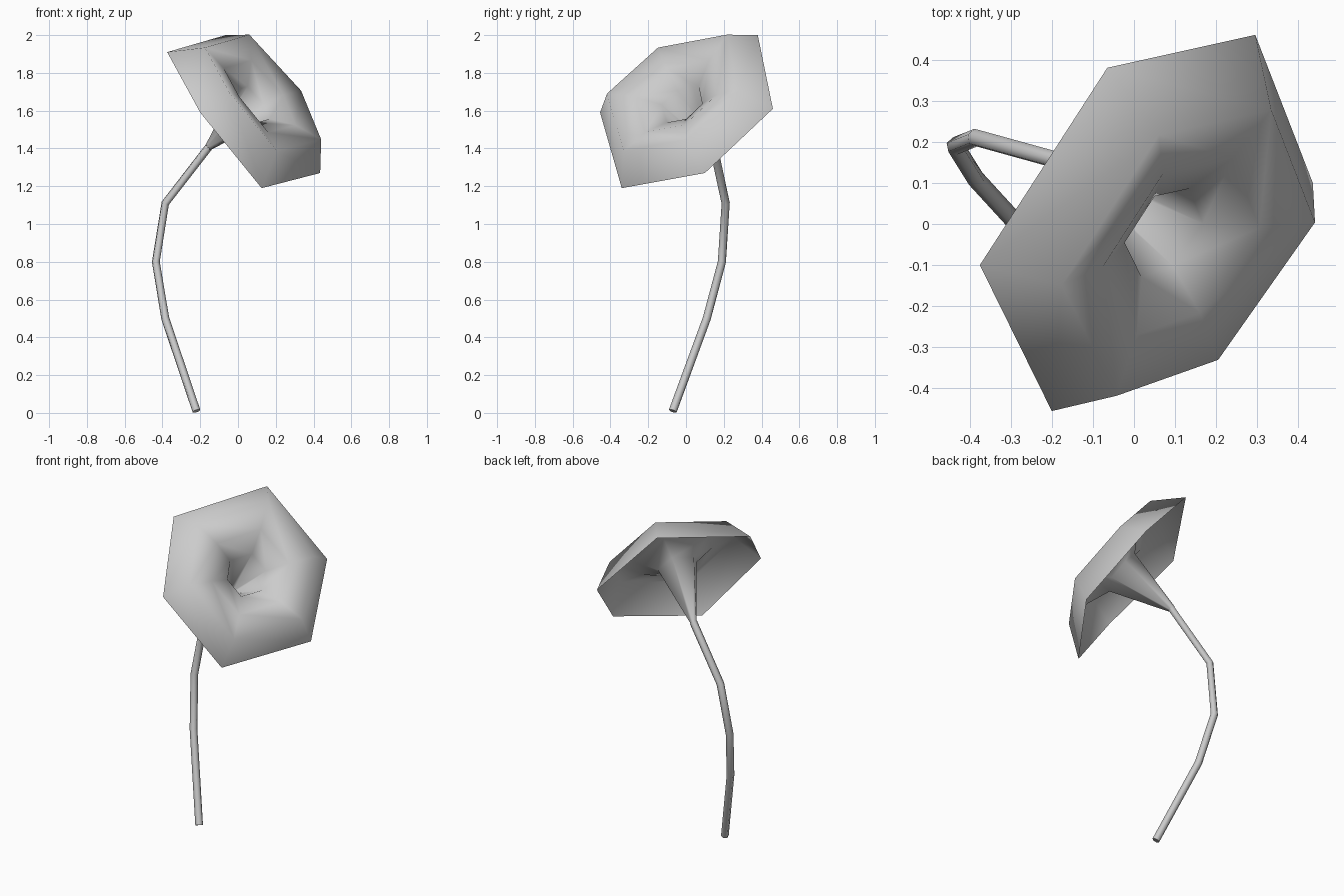
import bpy
import bmesh
from mathutils import Vector

cube = bpy.data.objects.get("Cube")
if cube:
    bpy.data.objects.remove(cube, do_unlink=True)


def make_material(name, color):
    mat = bpy.data.materials.new(name)
    mat.use_nodes = True
    mat.diffuse_color = color
    mat.node_tree.nodes["Principled BSDF"].inputs["Base Color"].default_value = color
    return mat


grey = make_material("plain_grey", (0.6, 0.6, 0.6, 1))

# Blossom: a six-sided trumpet, lofted from the drooping rim to the stem
rim = [Vector(p) for p in (
    (-0.065, 0.38, 2.0), (0.295, 0.46, 1.61), (0.435, 0.10, 1.27),
    (0.125, -0.34, 1.19), (-0.20, -0.455, 1.59), (-0.375, -0.10, 1.91))]
center = sum(rim, Vector()) / len(rim)
axis = Vector((0.63, -0.46, 0.62)).normalized()

# (scale of the rim, distance along the flower axis)
profile = [(1, 0), (0.76, 0.16), (0.47, 0.13), (0.235, 0.06), (0.035, -0.31)]

bm = bmesh.new()
rings = [[bm.verts.new(center + (p - center) * scale + axis * offset) for p in rim]
         for scale, offset in profile]
for outer, inner in zip(rings, rings[1:]):
    for i in range(len(rim)):
        j = (i + 1) % len(rim)
        bm.faces.new((outer[i], inner[i], inner[j], outer[j]))
bm.normal_update()
# Make the mouth of the trumpet the outward side
if sum(f.normal.dot(axis) for f in bm.faces) < 0:
    bmesh.ops.reverse_faces(bm, faces=bm.faces[:])
for face in bm.faces:
    face.smooth = True
mesh = bpy.data.meshes.new("blossom")
bm.to_mesh(mesh)
bm.free()
mesh.materials.append(grey)
bpy.context.collection.objects.link(bpy.data.objects.new("blossom", mesh))

# Stem: a thin six-sided tube along a bent path
path = [(-0.22, -0.07, 0.01), (-0.385, 0.11, 0.50), (-0.435, 0.19, 0.80),
        (-0.385, 0.21, 1.11), center - axis * 0.30]
curve = bpy.data.curves.new("stem", "CURVE")
curve.dimensions = "3D"
curve.bevel_depth = 0.022
curve.bevel_resolution = 1
curve.use_fill_caps = True
spline = curve.splines.new("POLY")
spline.points.add(len(path) - 1)
for point, co in zip(spline.points, path):
    point.co = (*co, 1)
curve.materials.append(grey)
stem = bpy.data.objects.new("stem", curve)
bpy.context.collection.objects.link(stem)

bpy.ops.object.select_all(action="DESELECT")
stem.select_set(True)
bpy.context.view_layer.objects.active = stem
bpy.ops.object.convert(target="MESH")
bpy.ops.object.shade_smooth_by_angle(angle=1.2)
